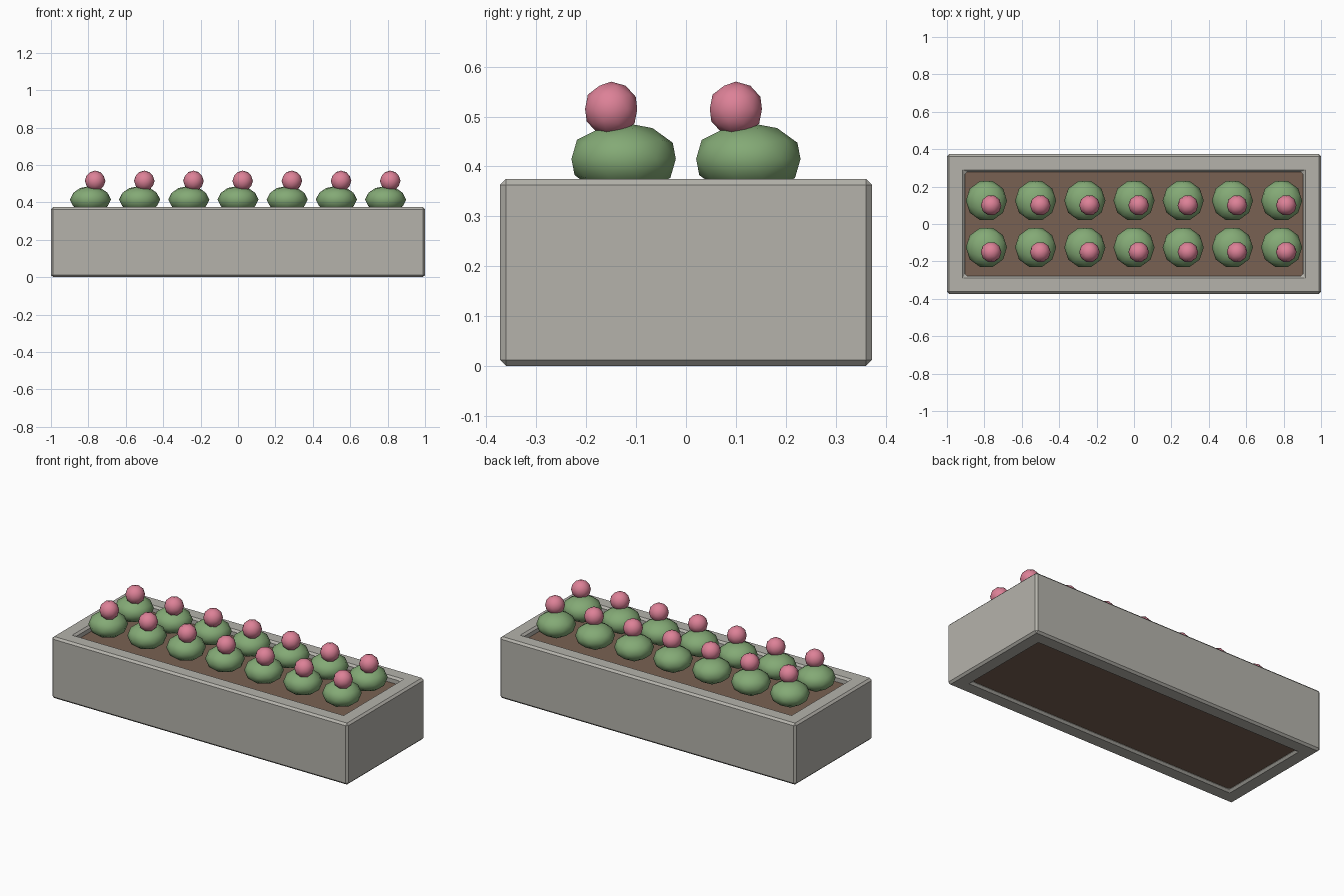
import bpy
import bmesh
import math
from mathutils import Matrix

if "Cube" in bpy.data.objects:
    bpy.data.objects.remove(bpy.data.objects["Cube"], do_unlink=True)


def material(name, rgb):
    m = bpy.data.materials.new(name)
    m.use_nodes = True
    m.diffuse_color = (*rgb, 1)
    m.node_tree.nodes["Principled BSDF"].inputs["Base Color"].default_value = (*rgb, 1)
    return m


stone = material("pale_stone", (0.46, 0.45, 0.41))
earth = material("brown_soil", (0.19, 0.12, 0.085))
leaf = material("leaf_green", (0.23, 0.40, 0.18))
petal = material("petal_pink", (0.72, 0.22, 0.31))


def finish(name, bm, mat, smooth=False):
    mesh = bpy.data.meshes.new(name)
    bmesh.ops.recalc_face_normals(bm, faces=bm.faces)
    for f in bm.faces:
        f.smooth = smooth
    bm.to_mesh(mesh)
    bm.free()
    mesh.materials.append(mat)
    obj = bpy.data.objects.new(name, mesh)
    bpy.context.collection.objects.link(obj)
    return obj


# Planter walls: an open rectangular ring with chamfered edges
HEIGHT = 0.375
OUTER, INNER = (1.0, 0.373), (0.904, 0.278)
CORNERS = [(-1, -1), (1, -1), (1, 1), (-1, 1)]
bm = bmesh.new()
loops = [[bm.verts.new((sx * half[0], sy * half[1], z)) for sx, sy in CORNERS]
         for half, z in ((OUTER, 0), (OUTER, HEIGHT), (INNER, HEIGHT), (INNER, 0))]
for i in range(4):
    a, b = loops[i], loops[(i + 1) % 4]
    for j in range(4):
        k = (j + 1) % 4
        bm.faces.new((a[j], a[k], b[k], b[j]))
box = finish("planter_box", bm, stone)
chamfer = box.modifiers.new("chamfer", "BEVEL")
chamfer.width = 0.012
chamfer.segments = 1
chamfer.limit_method = "ANGLE"

# Soil block filling the ring
SOIL_BOTTOM, SOIL_TOP = 0.015, 0.338
bm = bmesh.new()
bmesh.ops.create_cube(bm, size=1)
bmesh.ops.scale(bm, vec=(2 * INNER[0], 2 * INNER[1], SOIL_TOP - SOIL_BOTTOM), verts=bm.verts)
bmesh.ops.translate(bm, vec=(0, 0, (SOIL_TOP + SOIL_BOTTOM) / 2), verts=bm.verts)
finish("soil", bm, earth)


def ball(name, centre, radius, squash, mat):
    bm = bmesh.new()
    bmesh.ops.create_icosphere(bm, subdivisions=2, radius=radius)
    bmesh.ops.transform(bm, verts=bm.verts,
                        matrix=Matrix.Diagonal((1, 1, squash, 1)) @ Matrix.Rotation(math.pi / 2, 4, "Z"))
    finish(name, bm, mat, smooth=True).location = centre


# Two rows of seven bushes, each with one offset blossom
for row, y in (("front", -0.125), ("back", 0.125)):
    for i in range(7):
        x = (i - 3) * 0.263
        ball(f"{row}_bush_{i + 1}", (x, y, 0.415), 0.11, 0.66, leaf)
        ball(f"{row}_blossom_{i + 1}", (x + 0.025, y - 0.025, 0.515), 0.055, 1, petal)
